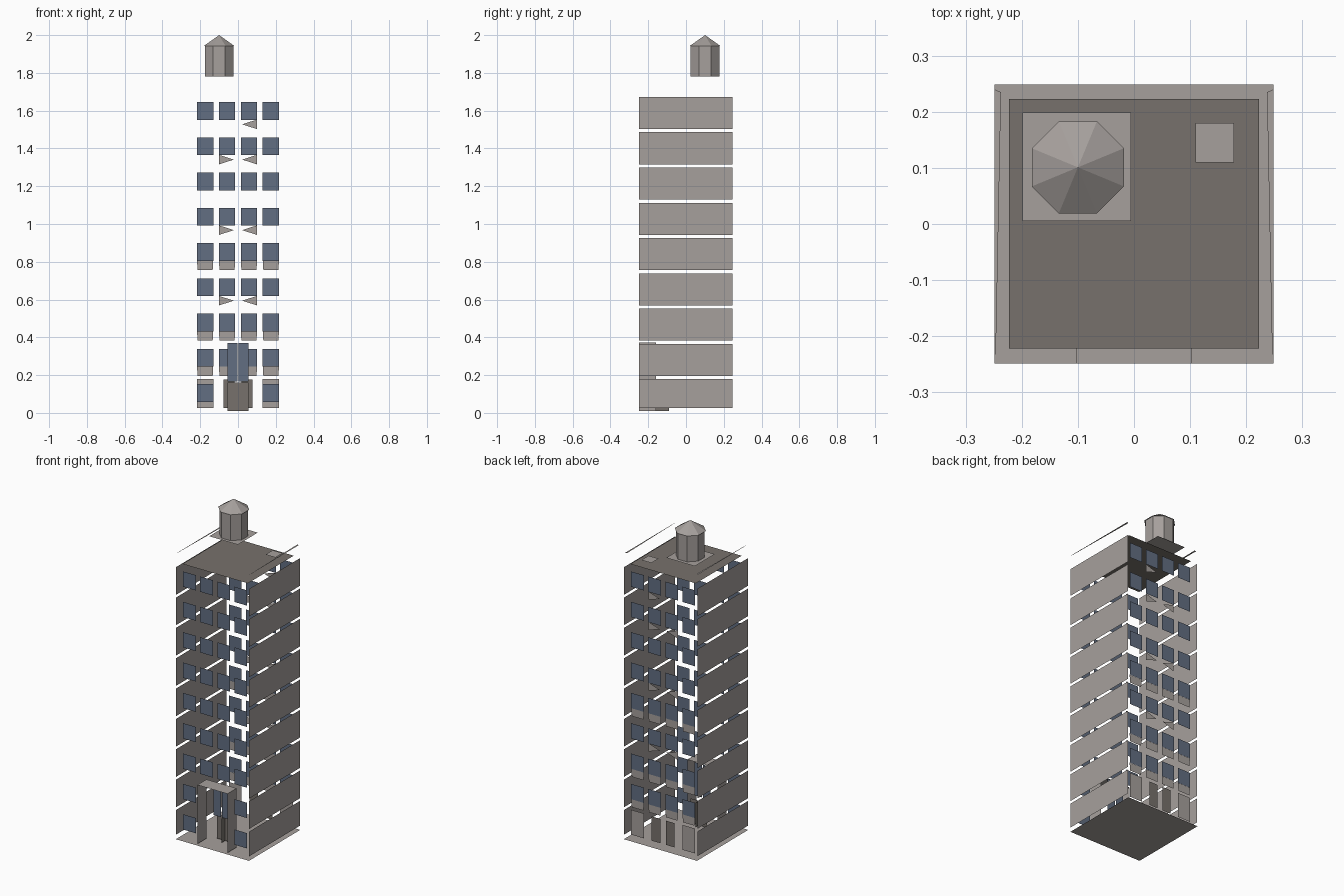
import bpy, bmesh, math

cube = bpy.data.objects.get("Cube")
if cube:
    bpy.data.objects.remove(cube, do_unlink=True)


def material(name, rgb):
    m = bpy.data.materials.new(name)
    m.use_nodes = True
    m.diffuse_color = (*rgb, 1)
    m.node_tree.nodes["Principled BSDF"].inputs["Base Color"].default_value = (*rgb, 1)
    return m


WALL = material("warm_grey_wall", (0.38, 0.35, 0.333))
DARK = material("dark_grey_roof", (0.185, 0.167, 0.15))
GLASS = material("blue_grey_glass", (0.122, 0.156, 0.223))


def sheets(name, polys, mat):
    """One object made of separate flat polygons."""
    bm = bmesh.new()
    for poly in polys:
        bm.faces.new([bm.verts.new(p) for p in poly])
    me = bpy.data.meshes.new(name)
    bm.to_mesh(me)
    bm.free()
    me.materials.append(mat)
    ob = bpy.data.objects.new(name, me)
    bpy.context.collection.objects.link(ob)
    return ob


def flat(x0, x1, y0, y1, z):
    return [(x0, y0, z), (x1, y0, z), (x1, y1, z), (x0, y1, z)]


def facing_y(x0, x1, y, z0, z1):
    q = [(x0, y, z0), (x1, y, z0), (x1, y, z1), (x0, y, z1)]
    return q if y < 0 else q[::-1]


def facing_x(x, y0, y1, z0, z1):
    q = [(x, y0, z0), (x, y1, z0), (x, y1, z1), (x, y0, z1)]
    return q if x > 0 else q[::-1]


HALF = 0.249
RECESS = 0.223      # windows sit back from the wall ends
SILL_Y = 0.221
PITCH = 0.1867
FLOORS = range(9)
COLUMNS = [-0.174, -0.058, 0.058, 0.174]
WIN = 0.043
PORCH = 0.1025
PORCH_BACK = -0.16


def floor_z(i):
    return 0.009 + PITCH * i


# Ground slab, roof deck, hatch and tank platform
sheets("ground_slab", [flat(-HALF, HALF, -HALF, HALF, 0)], WALL)
sheets("roof_deck", [flat(-0.223, 0.223, -0.222, 0.223, 1.69)], DARK)
sheets("roof_hatch", [flat(0.11, 0.178, 0.11, 0.18, 1.71)], WALL)
sheets("tank_platform", [flat(-0.199, -0.005, 0.005, 0.199, 1.78)], WALL)

# Side wall panels, one per floor
for side, label in ((1, "left"), (-1, "right")):
    sheets(label + "_wall_panels",
           [facing_x(side * HALF, -HALF, 0.245, max(floor_z(i), 0.027), floor_z(i) + 0.17)
            for i in FLOORS], WALL)
    # Thin parapet caps that taper toward the front
    cap = [(side * x, y, 1.757) for x, y in
           ((HALF, -HALF), (HALF, 0.24), (0.237, 0.235), (0.246, -0.22))]
    sheets(label + "_parapet_cap", [cap if side > 0 else cap[::-1]], WALL)

# Windows on the front and back
front, back = [], []
for i in FLOORS:
    z = floor_z(i) + 0.049
    for c, x in enumerate(COLUMNS):
        if i > 1 or c in (0, 3):
            front.append(facing_y(x - WIN, x + WIN, -RECESS, z, z + 0.094))
        if i > 0:
            back.append(facing_y(x - WIN, x + WIN, RECESS, z, z + 0.094))
sheets("front_windows", front, GLASS)
sheets("back_windows", back, GLASS)

# Sill panels and small wedge panels under the back windows
sills, wedges = [], []
for i in (1, 2, 4):
    z = floor_z(i)
    for x in COLUMNS:
        sills.append([(x + 0.040, SILL_Y, z), (x - 0.040, SILL_Y, z),
                      (x - WIN, SILL_Y, z + 0.05), (x + WIN, SILL_Y, z + 0.05)])
for i in (3, 5, 7, 8):
    z = floor_z(i)
    for side in (1, -1):
        if i == 8 and side < 0:
            continue
        tri = [(side * 0.1, SILL_Y, z), (side * 0.022, SILL_Y, z + 0.025),
               (side * 0.1, SILL_Y, z + 0.05)]
        wedges.append(tri if side > 0 else tri[::-1])
sheets("back_sill_panels", sills, WALL)
sheets("back_wedge_panels", wedges, WALL)

# Ground floor at the back: two wide panels and two doors
sheets("back_ground_panels",
       [facing_y(x - WIN, x + WIN, RECESS, 0.027, 0.18) for x in (COLUMNS[0], COLUMNS[3])], WALL)
sheets("back_doors",
       [facing_y(x - 0.029, x + 0.029, RECESS, 0.027, 0.176) for x in (-0.048, 0.048)], DARK)

# Entrance porch: canopy, side walls and tall panes
sheets("porch_canopy", [flat(-PORCH, PORCH, -HALF, PORCH_BACK, 0.373)], WALL)
sheets("porch_side_walls",
       [facing_x(s * PORCH, -HALF, PORCH_BACK, 0.01, 0.373) for s in (-1, 1)], WALL)
sheets("porch_panes",
       [facing_y(x - 0.026, x + 0.026, PORCH_BACK, 0.167, 0.37) for x in (-0.029, 0.029)], GLASS)

# Revolving door: two crossed leaves
sheets("revolving_door",
       [facing_y(-0.056, 0.056, -0.125, 0.01, 0.16),
        facing_x(0, -0.16, -0.09, 0.01, 0.16)], DARK)


# Octagonal water tank with a conical roof
def octagon(name, flat_radius, top_radius, z0, z1):
    bpy.ops.mesh.primitive_cone_add(
        vertices=8, radius1=flat_radius / math.cos(math.pi / 8), radius2=top_radius,
        depth=z1 - z0, location=(-0.1, 0.101, (z0 + z1) / 2),
        rotation=(0, 0, math.pi / 8))
    ob = bpy.context.object
    ob.name = name
    ob.data.materials.append(WALL)


octagon("tank_body", 0.076, 0.076 / math.cos(math.pi / 8), 1.78, 1.942)
octagon("tank_roof", 0.082, 0, 1.942, 2.0)
